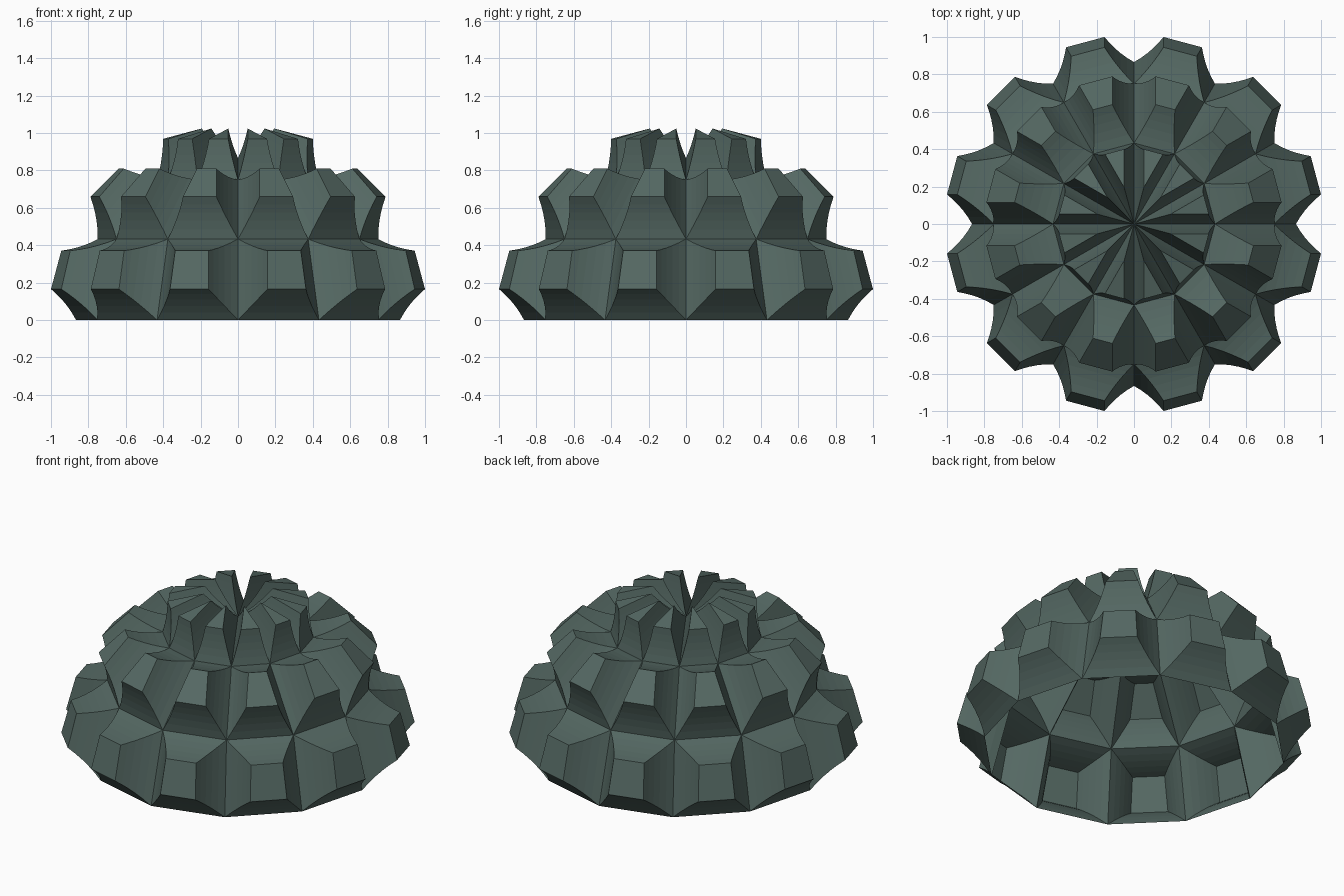
import bpy, bmesh, math
from mathutils import Vector

if "Cube" in bpy.data.objects:
    bpy.data.objects.remove(bpy.data.objects["Cube"])

R = 0.866          # base dome radius
SEGMENTS = 12
OFFSET = 0.206     # total height of each raised panel
SCALE = 0.475      # final panel size relative to its base face
STEPS = 5

bm = bmesh.new()

# Open half-sphere: three rings of points and a pole
rings = []
for k in range(3):
    lat = math.radians(30 * k)
    rings.append([bm.verts.new((R * math.cos(lat) * math.cos(2 * math.pi * i / SEGMENTS),
                                R * math.cos(lat) * math.sin(2 * math.pi * i / SEGMENTS),
                                R * math.sin(lat))) for i in range(SEGMENTS)])
pole = bm.verts.new((0, 0, R))

panels = []
for i in range(SEGMENTS):
    j = (i + 1) % SEGMENTS
    for lo, hi in zip(rings, rings[1:]):
        panels.append(bm.faces.new((lo[i], lo[j], hi[j], hi[i])))
    panels.append(bm.faces.new((rings[2][i], rings[2][j], pole)))
bm.normal_update()


def centre(face):
    # middle of the panel, halfway up for quads
    pts = [v.co for v in face.verts]
    return sum(pts, Vector()) / len(pts)


# Raise every panel outwards in tapering steps, giving concave walls
step_scale = SCALE ** (1 / STEPS)
for face in panels:
    normal = face.normal.copy()
    for _ in range(STEPS):
        face = bmesh.ops.extrude_discrete_faces(bm, faces=[face])["faces"][0]
        c = centre(face)
        for v in face.verts:
            v.co = c + (v.co - c) * step_scale + normal * (OFFSET / STEPS)

bm.normal_update()
mesh = bpy.data.meshes.new("faceted_dome")
bm.to_mesh(mesh)
bm.free()
dome = bpy.data.objects.new("faceted_dome", mesh)
bpy.context.collection.objects.link(dome)

# Dark grey-green colour
mat = bpy.data.materials.new("dark_green")
mat.diffuse_color = (0.09, 0.14, 0.125, 1)
mat.use_nodes = True
mat.node_tree.nodes["Principled BSDF"].inputs["Base Color"].default_value = mat.diffuse_color
mesh.materials.append(mat)
